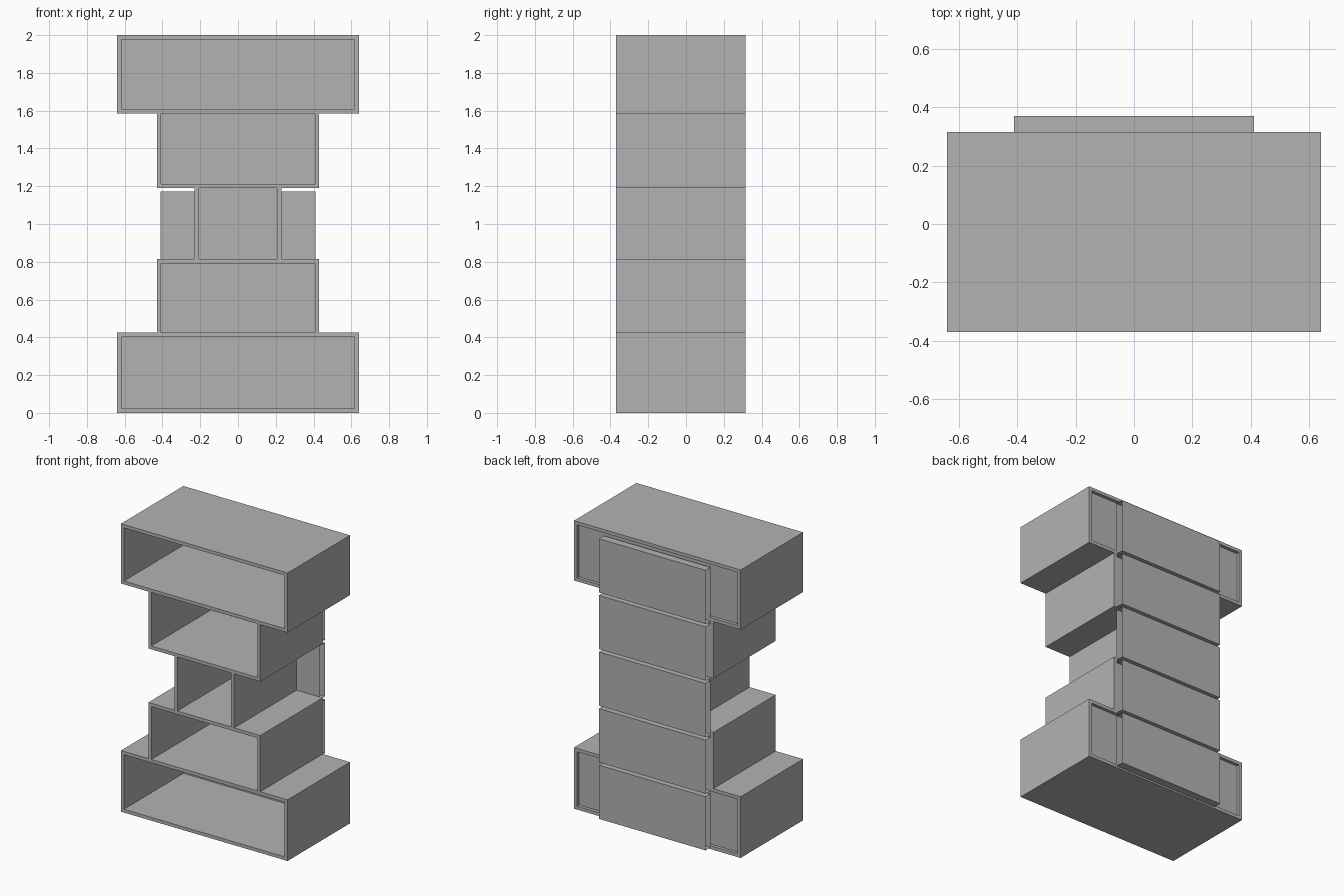
import bpy
import bmesh

cube = bpy.data.objects.get("Cube")
if cube:
    bpy.data.objects.remove(cube, do_unlink=True)

# Single flat grey
grey = bpy.data.materials.new("plain grey")
grey.use_nodes = True
colour = (0.45, 0.45, 0.45, 1)
grey.diffuse_color = colour
grey.node_tree.nodes["Principled BSDF"].inputs["Base Color"].default_value = colour

FRONT, BACK, OUTER = -0.37, 0.315, 0.37
T = 0.023        # board thickness
PANEL = 0.41     # half width of the rear panels


def finish(name, bm):
    mesh = bpy.data.meshes.new(name)
    bmesh.ops.recalc_face_normals(bm, faces=bm.faces)
    bm.to_mesh(mesh)
    bm.free()
    mesh.materials.append(grey)
    obj = bpy.data.objects.new(name, mesh)
    bpy.context.collection.objects.link(obj)
    return obj


def board(name, x0, x1, y0, y1, z0, z1, open_sides=False):
    bm = bmesh.new()
    bmesh.ops.create_cube(bm, size=1)
    for v in bm.verts:
        v.co.x = x1 if v.co.x > 0 else x0
        v.co.y = y1 if v.co.y > 0 else y0
        v.co.z = z1 if v.co.z > 0 else z0
    if open_sides:
        bm.normal_update()
        ends = [f for f in bm.faces if abs(f.normal.x) > 0.9]
        bmesh.ops.delete(bm, geom=ends, context="FACES")
    return finish(name, bm)


# Stacked compartments: name, half width, bottom, top, has floor, has ceiling
rows = [
    ("bottom", 0.64, 0.0, 0.425, True, True),
    ("lower", 0.43, 0.425, 0.815, False, True),
    ("middle", 0.23, 0.815, 1.19, False, False),
    ("upper", 0.43, 1.19, 1.585, True, False),
    ("top", 0.64, 1.585, 2.0, True, True),
]

for i, (name, w, z0, z1, floor, ceiling) in enumerate(rows):
    # Side boards
    for side, s in (("left", 1), ("right", -1)):
        a, b = sorted((s * w, s * (w - T)))
        board(f"{name}_{side}_side", a, b, FRONT, BACK, z0, z1)
    # Horizontal boards fitted between the sides
    inner = w - T
    low, high = z0, z1
    if floor:
        low += T
        board(f"{name}_floor", -inner, inner, FRONT, BACK, z0, low)
    if ceiling:
        high -= T
        board(f"{name}_ceiling", -inner, inner, FRONT, BACK, high, z1)
    # Recessed back board
    board(f"{name}_back", -inner, inner, 0.283, 0.292, low, high)
    # Hollow rear panel, open at both ends
    base = 0.012 + i * 0.393
    board(f"{name}_rear_panel", -PANEL, PANEL, BACK, OUTER,
          base, base + 0.373, open_sides=True)
